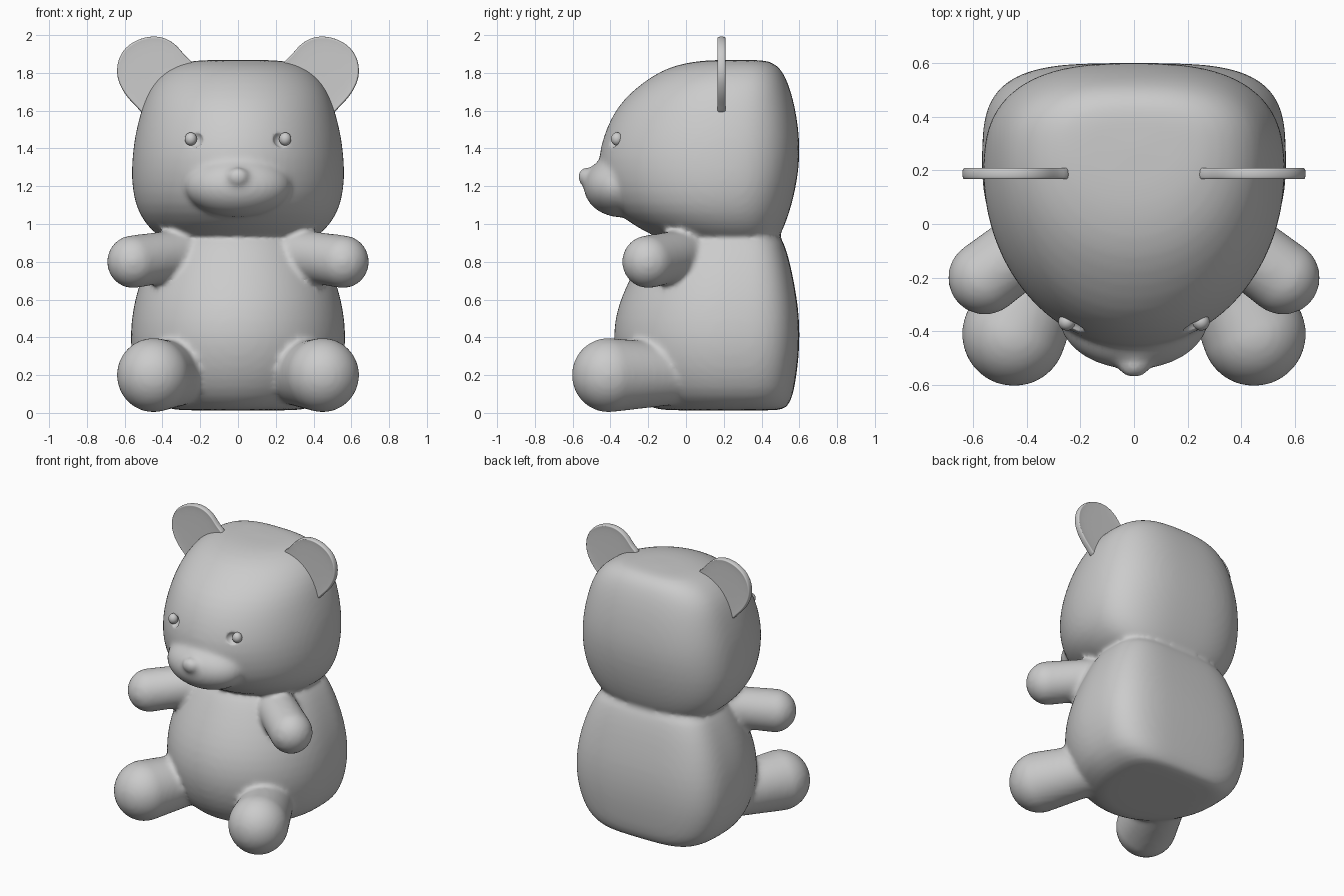
import bpy, bmesh
from math import sin, cos, pi, copysign
from mathutils import Vector, Matrix

if "Cube" in bpy.data.objects:
    bpy.data.objects.remove(bpy.data.objects["Cube"])

SEG = 40


def loft(bm, rings, n_back, mid):
    """Stack rings (z, half width, y front, y back): round front, squarer back."""
    loops = []
    for z, w, yf, yb in rings:
        c = yf + (yb - yf) * mid
        loop = []
        for i in range(SEG):
            t = 2 * pi * i / SEG
            n = n_back if sin(t) > 0 else 2.0
            x = w * copysign(abs(cos(t)) ** (2 / n), cos(t))
            d = (yb - c) if sin(t) > 0 else (c - yf)
            y = c + d * copysign(abs(sin(t)) ** (2 / n), sin(t))
            loop.append(bm.verts.new((x, y, z)))
        loops.append(loop)
    for a, b in zip(loops, loops[1:]):
        for i in range(SEG):
            j = (i + 1) % SEG
            bm.faces.new((a[i], a[j], b[j], b[i]))
    bm.faces.new(loops[0][::-1])
    bm.faces.new(loops[-1])


def ball(bm, loc, radii):
    m = Matrix.Translation(loc) @ Matrix.Diagonal((*radii, 1))
    return bmesh.ops.create_uvsphere(bm, u_segments=24, v_segments=16,
                                     radius=1, matrix=m)["verts"]


def limb(bm, a, ra, b, rb):
    """Sweep from ball a to ball b as short overlapping steps."""
    a, b = Vector(a), Vector(b)
    for i in range(9):
        f = i / 8
        r = ra + (rb - ra) * f
        ball(bm, a.lerp(b, f), (r, r, r))


def make(name, bm):
    me = bpy.data.meshes.new(name)
    bm.to_mesh(me)
    bm.free()
    me.polygons.foreach_set("use_smooth", [True] * len(me.polygons))
    ob = bpy.data.objects.new(name, me)
    bpy.context.collection.objects.link(ob)
    return ob


bm = bmesh.new()
# torso
loft(bm, [(0.012, 0.30, -0.10, 0.49), (0.02, 0.38, -0.18, 0.53),
          (0.08, 0.48, -0.27, 0.565), (0.18, 0.535, -0.335, 0.583),
          (0.30, 0.565, -0.375, 0.598), (0.42, 0.572, -0.388, 0.603),
          (0.55, 0.558, -0.368, 0.596), (0.68, 0.525, -0.315, 0.575),
          (0.80, 0.48, -0.25, 0.55), (0.90, 0.43, -0.19, 0.52),
          (0.98, 0.37, -0.12, 0.48)], 3.6, 0.60)
# head
loft(bm, [(0.90, 0.36, -0.08, 0.46), (0.94, 0.43, -0.18, 0.50),
          (1.01, 0.50, -0.31, 0.53), (1.10, 0.545, -0.41, 0.56),
          (1.22, 0.566, -0.455, 0.588), (1.35, 0.562, -0.468, 0.603),
          (1.46, 0.548, -0.44, 0.600), (1.56, 0.525, -0.40, 0.588),
          (1.66, 0.495, -0.335, 0.568), (1.75, 0.45, -0.23, 0.54),
          (1.82, 0.375, -0.12, 0.505), (1.855, 0.29, 0.00, 0.46),
          (1.870, 0.21, 0.13, 0.41)], 2.7, 0.62)
# muzzle and nose
ball(bm, (0, -0.345, 1.20), (0.285, 0.20, 0.165))
ball(bm, (0, -0.525, 1.25), (0.062, 0.05, 0.05))
# arms and legs
for s in (-1, 1):
    limb(bm, (s * 0.33, -0.03, 0.835), 0.135, (s * 0.555, -0.20, 0.80), 0.141)
    limb(bm, (s * 0.30, -0.08, 0.205), 0.165, (s * 0.447, -0.41, 0.20), 0.198)
plush = make("plush_body", bm)

# eye socket cutters
bm = bmesh.new()
for s in (-1, 1):
    ball(bm, (s * 0.235, -0.395, 1.448), (0.05, 0.045, 0.045))
sockets = make("eye_socket_cutter", bm)
sockets.hide_render = True
sockets.hide_viewport = True

# fuse the parts, cut the sockets, soften the joins
sub = plush.modifiers.new("round", "SUBSURF")
sub.levels = sub.render_levels = 1
rem = plush.modifiers.new("fuse", "REMESH")
rem.mode = "VOXEL"
rem.voxel_size = 0.016
rem.use_smooth_shade = True
cut = plush.modifiers.new("sockets", "BOOLEAN")
cut.operation = "DIFFERENCE"
cut.object = sockets
soft = plush.modifiers.new("soften", "SMOOTH")
soft.factor = 0.5
soft.iterations = 10

# eyes
bm = bmesh.new()
for s in (-1, 1):
    ball(bm, (s * 0.25, -0.365, 1.45), (0.032, 0.032, 0.035))
make("eyes", bm)

# ears: thin rounded plates
outline = [(0.22, 1.85), (0.275, 1.88), (0.32, 1.945), (0.38, 1.985),
           (0.45, 1.998), (0.53, 1.98), (0.60, 1.935), (0.636, 1.87),
           (0.643, 1.81), (0.635, 1.75), (0.59, 1.67), (0.53, 1.615),
           (0.49, 1.56), (0.40, 1.62), (0.28, 1.76)]
for side, s in (("left", 1), ("right", -1)):
    bm = bmesh.new()
    loops = []
    c = Vector((0.44, 1.80))
    # rim profile: (inset factor, y)
    for k, y in ((0.91, 0.171), (0.96, 0.165), (0.99, 0.172), (1.0, 0.188),
                 (0.99, 0.204), (0.96, 0.211), (0.91, 0.205)):
        pts = [c + (Vector(p) - c) * k for p in outline]
        loops.append([bm.verts.new((s * p.x, y, p.y)) for p in pts])
    n = len(outline)
    for a, b in zip(loops, loops[1:]):
        for i in range(n):
            bm.faces.new((a[i], a[(i + 1) % n], b[(i + 1) % n], b[i]))
    bm.faces.new(loops[0][::-1])
    bm.faces.new(loops[-1])
    bmesh.ops.recalc_face_normals(bm, faces=bm.faces)
    ear = make(side + "_ear", bm)
    m = ear.modifiers.new("round", "SUBSURF")
    m.levels = m.render_levels = 2
